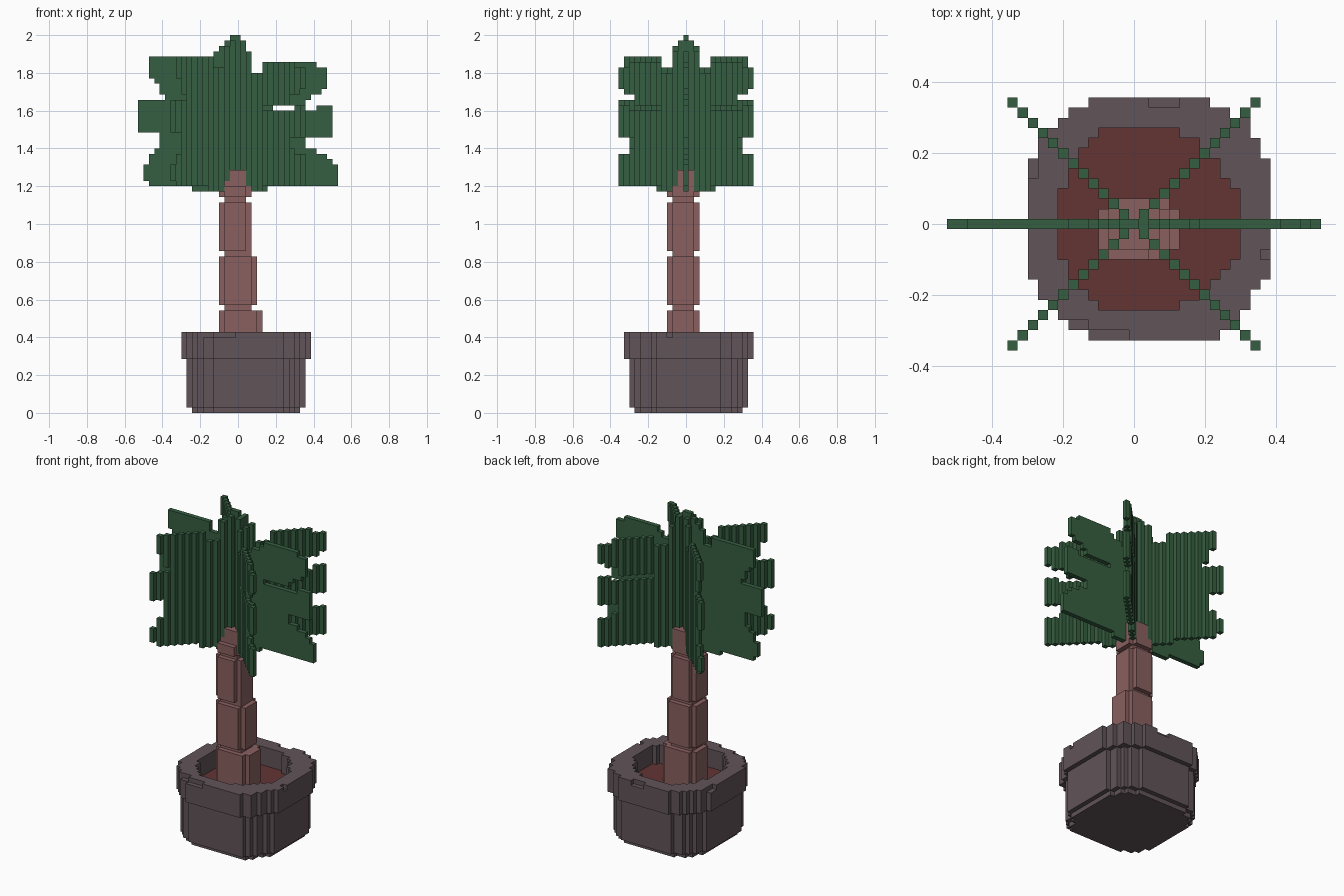
import bpy, bmesh, math

if "Cube" in bpy.data.objects:
    bpy.data.objects.remove(bpy.data.objects["Cube"], do_unlink=True)

V = 2 / 70  # edge length of one block


def material(name, srgb):
    lin = [((c / 255 + 0.055) / 1.055) ** 2.4 for c in srgb] + [1]
    m = bpy.data.materials.new(name)
    m.use_nodes = True
    m.diffuse_color = lin
    bsdf = m.node_tree.nodes["Principled BSDF"]
    bsdf.inputs["Base Color"].default_value = lin
    bsdf.inputs["Roughness"].default_value = 0.9
    return m


# Direction of a face and its corners on a unit block
SIDES = {
    (1, 0, 0): ((1, 0, 0), (1, 1, 0), (1, 1, 1), (1, 0, 1)),
    (-1, 0, 0): ((0, 0, 0), (0, 0, 1), (0, 1, 1), (0, 1, 0)),
    (0, 1, 0): ((0, 1, 0), (0, 1, 1), (1, 1, 1), (1, 1, 0)),
    (0, -1, 0): ((0, 0, 0), (1, 0, 0), (1, 0, 1), (0, 0, 1)),
    (0, 0, 1): ((0, 0, 1), (1, 0, 1), (1, 1, 1), (0, 1, 1)),
    (0, 0, -1): ((0, 0, 0), (0, 1, 0), (1, 1, 0), (1, 0, 0)),
}


def build(name, cells, mat):
    """Make the outer skin of a set of blocks."""
    bm = bmesh.new()
    verts = {}
    for x, y, z in sorted(cells):
        for (dx, dy, dz), corners in SIDES.items():
            if (x + dx, y + dy, z + dz) in cells:
                continue
            face = []
            for cx, cy, cz in corners:
                key = (x + cx, y + cy, z + cz)
                if key not in verts:
                    verts[key] = bm.verts.new(((key[0] - 0.5) * V, (key[1] - 0.5) * V, key[2] * V))
                face.append(verts[key])
            bm.faces.new(face)
    me = bpy.data.meshes.new(name)
    bm.to_mesh(me)
    bm.free()
    me.materials.append(mat)
    ob = bpy.data.objects.new(name, me)
    bpy.context.collection.objects.link(ob)
    return ob


def outline(top, rows):
    """Blocks of a plan outline given as (first x, last x, row count) from the back."""
    area, y = set(), top
    for a, b, n in rows:
        for _ in range(n):
            area |= {(x, y) for x in range(a, b + 1)}
            y -= 1
    return area


def shrink(area):
    return {(x, y) for x, y in area
            if {(x + 1, y), (x - 1, y), (x, y + 1), (x, y - 1)} <= area}


def raise_up(area, z0, z1):
    return {(x, y, z) for x, y in area for z in range(z0, z1)}


def rect(x0, x1, y0, y1):
    return {(x, y) for x in range(x0, x1 + 1) for y in range(y0, y1 + 1)}


green = material("leaf green", (54, 95, 65))
bark = material("bark pink brown", (138, 96, 96))
clay = material("pot grey", (97, 84, 89))
earth = material("soil red brown", (99, 52, 52))

# Pot: wide rim over a narrower body, with a stepped base and a round opening
rim = outline(12, [(-4, 7, 1), (-6, 9, 1), (-7, 11, 1), (-8, 11, 1), (-9, 12, 2),
                   (-10, 13, 12), (-9, 12, 1), (-9, 11, 1), (-8, 11, 1),
                   (-7, 10, 1), (-6, 10, 1), (-4, 8, 1)])
hole = outline(9, [(-3, 4, 1), (-4, 6, 1), (-5, 7, 1), (-6, 8, 2), (-6, 9, 1),
                   (-7, 10, 7), (-6, 9, 1), (-6, 8, 1), (-5, 7, 1), (-4, 6, 1), (-3, 4, 1)])
body = shrink(rim)
pot = raise_up(rim, 10, 15) | raise_up(body, 1, 10) | raise_up(shrink(body), 0, 1)
pot -= raise_up(hole, 10, 15)
# Chips in the top edge of the rim
chips = rect(2, 4, 12, 12) | rect(-10, -10, 5, 6) | rect(13, 13, -3, -3) | rect(-4, -1, -11, -11) | rect(-6, -5, -10, -10)
pot -= raise_up(chips, 14, 15)
build("pot", pot, clay)

# Soil
build("soil", raise_up(hole, 10, 11), earth)

# Trunk: chamfered segments with narrow joints
trunk = set()
for x0, x1, z0, z1 in [(-3, 4, 11, 19), (-3, 3, 20, 29), (-3, 2, 30, 39), (-3, 2, 40, 42)]:
    section = rect(x0 + 1, x1 - 1, -3, 2) | rect(x0, x1, -2, 1)
    trunk |= raise_up(section, z0, z1)
    trunk |= raise_up(rect(-2, min(x1 - 1, 2), -2, 1), z1, z1 + 1)
trunk |= raise_up(rect(-1, 1, -2, 2) | rect(-2, 2, -1, 1), 42, 45)
build("trunk", trunk, bark)

# Leaf silhouette: (first column, last column, filled height ranges)
LEFT = [
    (-18, -18, [(52, 58)]),
    (-17, -17, [(43, 46), (52, 58)]),
    (-16, -16, [(42, 48), (52, 58), (62, 66)]),
    (-15, -15, [(42, 49), (52, 58), (61, 66)]),
    (-14, -14, [(42, 58), (59, 66)]),
    (-13, -9, [(42, 66)]),
    (-8, -7, [(41, 66)]),
    (-6, -5, [(41, 64)]),
    (-4, -4, [(41, 67)]),
    (-3, -3, [(41, 68)]),
    (-2, -2, [(41, 69)]),
    (-1, 0, [(41, 70)]),
]
RIGHT = [
    (1, 1, [(41, 69)]),
    (2, 2, [(41, 67)]),
    (3, 3, [(41, 62)]),
    (4, 5, [(41, 63)]),
    (6, 6, [(42, 64)]),
    (7, 12, [(42, 56), (57, 65)]),
    (13, 13, [(42, 49), (51, 56), (58, 65)]),
    (14, 14, [(42, 49), (51, 56), (59, 65)]),
    (15, 15, [(42, 48), (51, 57), (59, 64)]),
    (16, 16, [(42, 48), (51, 57), (60, 64)]),
    (17, 17, [(42, 47), (51, 57)]),
    (18, 18, [(42, 46)]),
]
column = {x: spans for a, b, spans in LEFT + RIGHT for x in range(a, b + 1)}


def blade(reach, stretch, slope):
    """Thin upright plate of leaves; slope gives its direction in plan."""
    return {(k, k * slope, z) for k in range(-reach, reach + 1)
            for a, b in column[math.floor(k * stretch)] for z in range(a, b)}


# Three crossing leaf plates
build("leaf_plate_straight", blade(18, 1, 0) - trunk, green)
build("leaf_plate_diagonal_a", blade(12, 1.4, 1) - blade(0, 1, 0) - trunk, green)
build("leaf_plate_diagonal_b", blade(12, 1.4, -1) - blade(0, 1, 0) - trunk, green)
